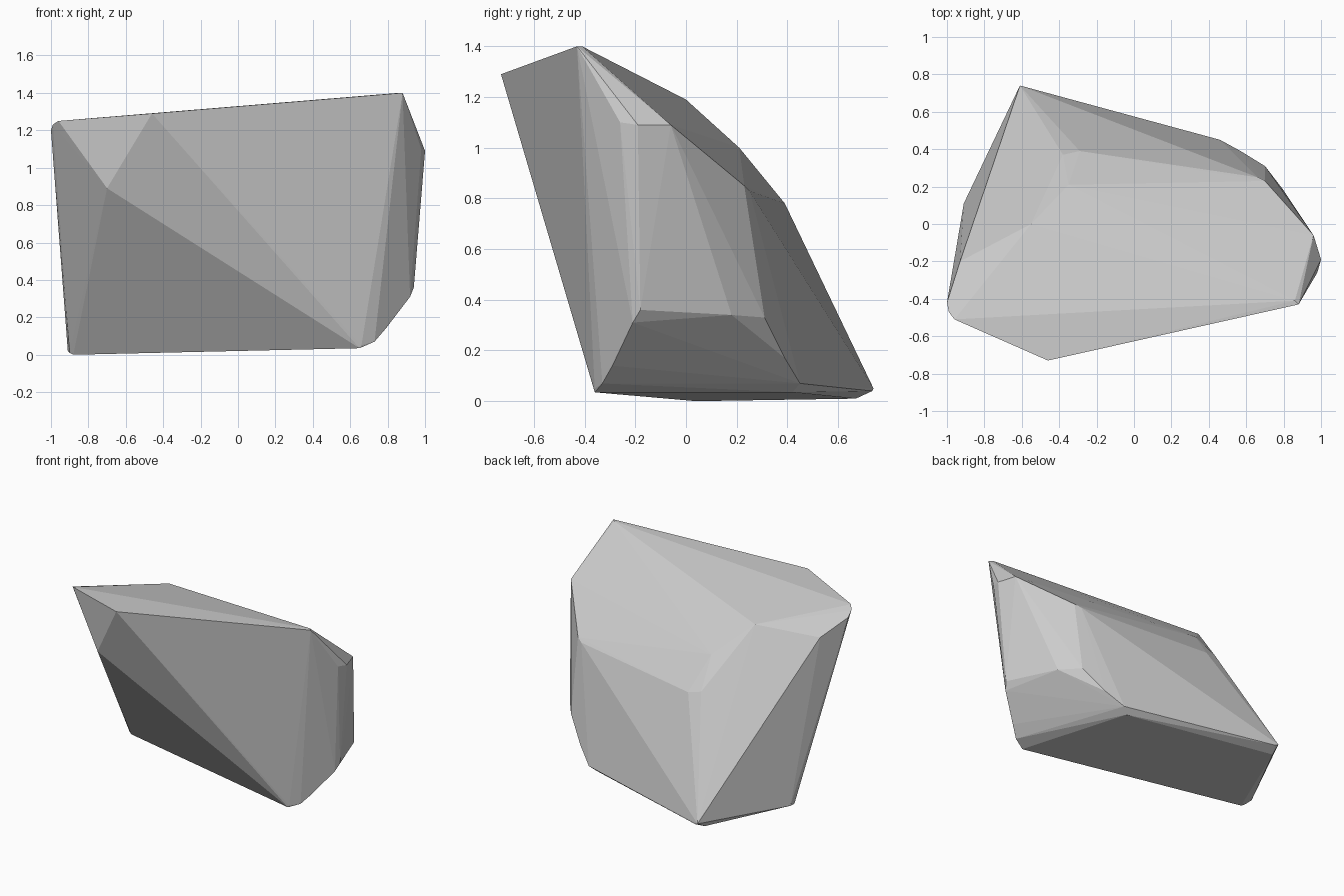
import bpy
import bmesh

# Corner points of the boulder, grouped by region
top_rim = [
    (0.88, -0.43, 1.40), (0.86, -0.41, 1.40), (-0.46, -0.73, 1.29),
    (-0.96, -0.51, 1.25), (-0.99, -0.47, 1.23), (-1.00, -0.42, 1.20),
    (-0.93, -0.20, 1.12),
]
front_and_right = [
    (-0.70, -0.60, 0.89), (0.98, -0.26, 1.10), (1.00, -0.19, 1.09),
    (0.96, -0.06, 1.09), (0.93, -0.12, 1.13), (0.94, -0.18, 0.36),
    (0.92, -0.21, 0.31), (0.79, -0.29, 0.14), (0.73, -0.33, 0.07),
]
back_slope = [
    (-0.55, 0.00, 1.19), (-0.35, 0.21, 1.00), (-0.29, 0.39, 0.78),
    (-0.38, 0.37, 0.80), (0.66, 0.25, 0.83), (0.70, 0.23, 0.85),
    (0.70, 0.31, 0.33), (0.80, 0.18, 0.34), (0.57, 0.39, 0.17),
    (0.46, 0.45, 0.07),
]
base = [
    (-0.61, 0.74, 0.05), (-0.59, 0.735, 0.04), (-0.62, 0.67, 0.01),
    (-0.91, 0.11, 0.02), (-0.90, 0.05, 0.01), (-0.88, 0.04, 0.00),
    (0.42, 0.42, 0.035), (0.65, -0.36, 0.035), (0.66, -0.36, 0.05),
]

# Boulder: convex skin around the corners, flat facets
bm = bmesh.new()
for co in top_rim + front_and_right + back_slope + base:
    bm.verts.new(co)
hull = bmesh.ops.convex_hull(bm, input=bm.verts)
loose = {g for g in hull["geom_interior"] + hull["geom_unused"]
         if isinstance(g, bmesh.types.BMVert)}
bmesh.ops.delete(bm, geom=list(loose), context="VERTS")
bmesh.ops.recalc_face_normals(bm, faces=bm.faces)

mesh = bpy.data.meshes.new("boulder")
bm.to_mesh(mesh)
bm.free()
boulder = bpy.data.objects.new("boulder", mesh)
bpy.context.collection.objects.link(boulder)
